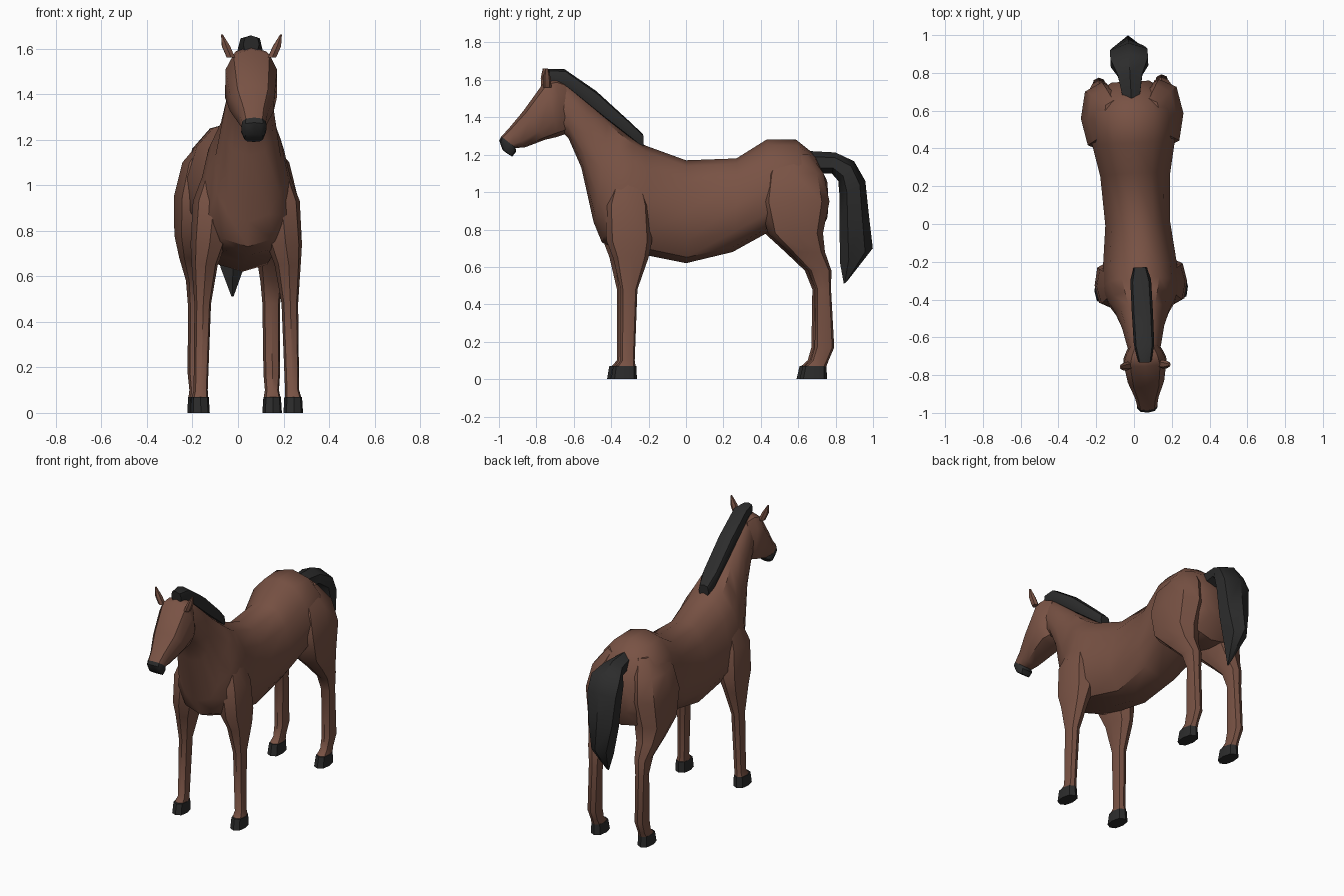
import bpy, bmesh
from math import sin, cos, tau, radians, copysign

TURN, SHIFT = 0.052, 0.02      # the horse stands slightly turned


def material(name, rgb):
    m = bpy.data.materials.new(name)
    m.diffuse_color = (*rgb, 1)
    return m


BROWN = material("brown coat", (0.19, 0.085, 0.058))
BLACK = material("black hair", (0.025, 0.025, 0.025))


def spow(v, e):
    return copysign(abs(v) ** e, v) if abs(v) > 1e-6 else 0.0


def loft(name, stations, mat, n=10, e=0.85, bias=0.0, mirror=False):
    """Skin rings, each (y1, z1, y2, z2, half width, centre x): two opposite edge points."""
    bm = bmesh.new()
    rings = []
    for y1, z1, y2, z2, w, *cx in stations:
        cx = cx[0] if cx else 0
        ring = []
        for i in range(n):
            a = tau * i / n
            u, s = spow(cos(a), e), spow(sin(a), e)
            ring.append(bm.verts.new((cx + w * s * (1 - bias * u),
                                      (y1 + y2) / 2 + u * (y1 - y2) / 2,
                                      (z1 + z2) / 2 + u * (z1 - z2) / 2)))
        rings.append(ring)
    for r, q in zip(rings, rings[1:]):
        for i in range(n):
            j = (i + 1) % n
            bm.faces.new((r[i], r[j], q[j], q[i]))
    bm.faces.new(rings[0])
    bm.faces.new(rings[-1])
    bmesh.ops.recalc_face_normals(bm, faces=bm.faces)
    me = bpy.data.meshes.new(name)
    bm.to_mesh(me)
    bm.free()
    ob = bpy.data.objects.new(name, me)
    bpy.context.collection.objects.link(ob)
    me.materials.append(mat)
    ob.rotation_euler.z = TURN
    ob.location.x = SHIFT
    if mirror:
        ob.modifiers.new("mirror", 'MIRROR')
    bpy.ops.object.select_all(action='DESELECT')
    bpy.context.view_layer.objects.active = ob
    ob.select_set(True)
    bpy.ops.object.shade_smooth_by_angle(angle=radians(40))
    return ob


def limb(name, rows, mat, n=8):
    """Mirrored leg part from level rings (z, front y, back y, inner x, outer x)."""
    return loft(name, [(f, z, b, z, (o - i) / 2, (i + o) / 2) for z, f, b, i, o in rows],
                mat, n=n, e=0.8, mirror=True)


# Trunk and neck
loft("body", [
    (0.755, 1.06, 0.755, 0.86, 0.10),
    (0.69, 1.20, 0.70, 0.75, 0.19),
    (0.59, 1.28, 0.60, 0.74, 0.235),
    (0.43, 1.28, 0.44, 0.785, 0.22),
    (0.27, 1.18, 0.25, 0.68, 0.185),
    (0.00, 1.17, 0.00, 0.62, 0.172),
    (-0.22, 1.25, -0.20, 0.66, 0.195),
    (-0.28, 1.29, -0.36, 0.69, 0.205),
    (-0.35, 1.345, -0.45, 0.73, 0.18),
    (-0.42, 1.40, -0.495, 0.84, 0.145),
    (-0.53, 1.49, -0.56, 1.13, 0.112),
    (-0.64, 1.58, -0.63, 1.29, 0.092),
    (-0.70, 1.58, -0.66, 1.32, 0.08)], BROWN, n=12, bias=0.15)

# Head
loft("head", [
    (-0.65, 1.59, -0.61, 1.33, 0.07),
    (-0.70, 1.61, -0.66, 1.305, 0.10),
    (-0.755, 1.595, -0.69, 1.295, 0.118),
    (-0.87, 1.435, -0.755, 1.28, 0.10),
    (-0.945, 1.345, -0.86, 1.24, 0.065),
    (-0.99, 1.295, -0.915, 1.235, 0.054)], BROWN, e=0.75)
loft("muzzle", [
    (-0.99, 1.297, -0.912, 1.235, 0.055),
    (-1.00, 1.275, -0.91, 1.215, 0.057),
    (-0.982, 1.225, -0.93, 1.19, 0.042)], BLACK, e=0.75)
loft("ear", [
    (-0.77, 1.56, -0.725, 1.56, 0.02, 0.09),
    (-0.772, 1.61, -0.73, 1.61, 0.02, 0.112),
    (-0.76, 1.662, -0.745, 1.662, 0.004, 0.13)], BROWN, n=6, mirror=True)

# Mane and tail
loft("mane", [
    (-0.23, 1.31, -0.23, 1.23, 0.035),
    (-0.31, 1.385, -0.28, 1.27, 0.055),
    (-0.48, 1.54, -0.45, 1.40, 0.056),
    (-0.65, 1.657, -0.62, 1.54, 0.054),
    (-0.735, 1.657, -0.725, 1.58, 0.035)], BLACK, n=8, e=0.7)
loft("tail", [
    (0.65, 1.22, 0.70, 1.10, 0.05),
    (0.80, 1.212, 0.78, 1.10, 0.075),
    (0.90, 1.165, 0.815, 1.06, 0.115),
    (0.96, 1.06, 0.822, 0.98, 0.115),
    (0.98, 0.87, 0.822, 0.80, 0.095),
    (1.00, 0.70, 0.825, 0.62, 0.06),
    (0.86, 0.52, 0.845, 0.51, 0.006)], BLACK, n=6, e=1.0)

# Legs
limb("front_leg", [
    (1.10, -0.38, -0.25, 0.06, 0.17),
    (0.93, -0.44, -0.20, 0.06, 0.235),
    (0.74, -0.435, -0.19, 0.09, 0.245),
    (0.65, -0.40, -0.21, 0.125, 0.24),
    (0.48, -0.36, -0.27, 0.155, 0.228),
    (0.10, -0.36, -0.285, 0.17, 0.232),
    (0.065, -0.39, -0.28, 0.168, 0.242)], BROWN)
limb("front_hoof", [
    (0.07, -0.40, -0.277, 0.166, 0.244),
    (0.00, -0.412, -0.273, 0.162, 0.248)], BLACK)
limb("hind_leg", [
    (1.20, 0.47, 0.66, 0.04, 0.15),
    (1.10, 0.41, 0.73, 0.03, 0.235),
    (0.95, 0.385, 0.76, 0.03, 0.272),
    (0.78, 0.43, 0.725, 0.06, 0.27),
    (0.68, 0.54, 0.735, 0.095, 0.245),
    (0.58, 0.645, 0.77, 0.115, 0.212),
    (0.48, 0.685, 0.768, 0.125, 0.203),
    (0.17, 0.68, 0.785, 0.13, 0.203),
    (0.10, 0.66, 0.755, 0.135, 0.197),
    (0.065, 0.62, 0.742, 0.128, 0.203)], BROWN)
limb("hind_hoof", [
    (0.07, 0.617, 0.743, 0.127, 0.204),
    (0.00, 0.60, 0.747, 0.122, 0.208)], BLACK)
